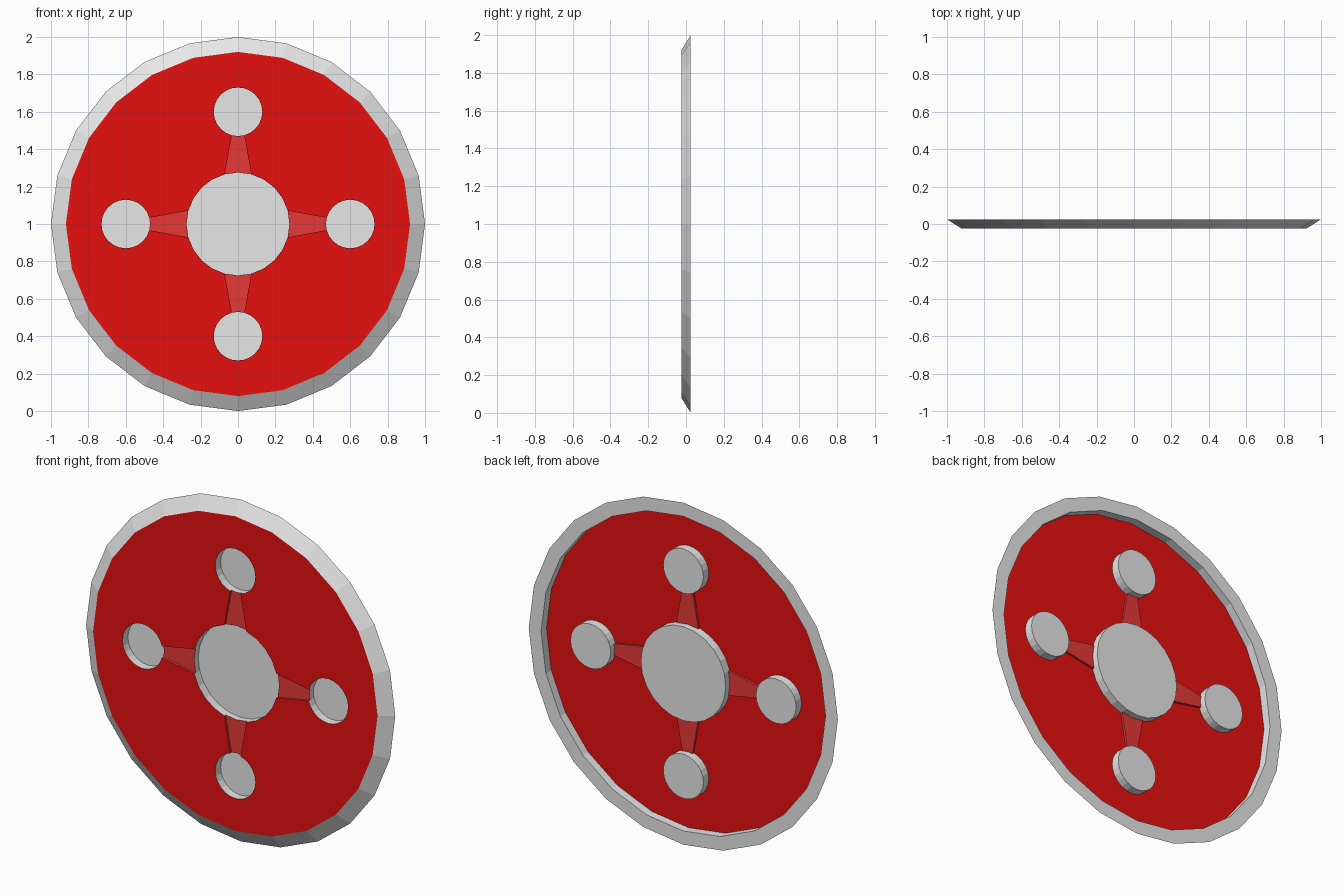
import bpy, bmesh
from math import cos, sin, radians
from mathutils import Vector

old = bpy.data.objects.get("Cube")
if old:
    bpy.data.objects.remove(old)

FRONT, BACK, GROOVE = -0.025, 0.025, -0.012
RIM, FACE, HUB, STUD, REACH = 1.0, 0.92, 0.275, 0.13, 0.6
STEP = 15


def material(name, color):
    m = bpy.data.materials.new(name)
    m.use_nodes = True
    m.diffuse_color = color
    m.node_tree.nodes["Principled BSDF"].inputs["Base Color"].default_value = color
    return m


white = material("light grey", (0.8, 0.8, 0.8, 1))
red = material("red", (0.8, 0.005, 0.005, 1))
pale = material("pale red", (0.8, 0.04, 0.04, 1))


def point(radius, angle, turn=0, offset=0):
    """Point on a circle shifted outward by offset, then turned about the centre."""
    a, t = radians(angle), radians(turn)
    x, z = offset + radius * cos(a), radius * sin(a)
    return x * cos(t) - z * sin(t), x * sin(t) + z * cos(t)


def at(p, y):
    return Vector((p[0], y, p[1] + 1))


def finish(bm, name, mat):
    bmesh.ops.remove_doubles(bm, verts=bm.verts, dist=0.0001)
    bmesh.ops.recalc_face_normals(bm, faces=bm.faces)
    mesh = bpy.data.meshes.new(name)
    bm.to_mesh(mesh)
    bm.free()
    mesh.materials.append(mat)
    obj = bpy.data.objects.new(name, mesh)
    bpy.context.collection.objects.link(obj)


def quad(bm, a, b, ya, yb):
    """Wall between two outline points."""
    bm.faces.new([bm.verts.new(at(p, y)) for p, y in ((a, ya), (b, ya), (b, yb), (a, yb))])


# Rim: wedge-shaped ring
bm = bmesh.new()
profile = [(RIM, BACK), (FACE, BACK), (FACE, FRONT)]
for ang in range(0, 360, STEP):
    for (r1, y1), (r2, y2) in zip(profile, profile[1:] + profile[:1]):
        bm.faces.new([bm.verts.new(at(point(r, a), y)) for r, a, y in
                      ((r1, ang, y1), (r1, ang + STEP, y1), (r2, ang + STEP, y2), (r2, ang, y2))])
finish(bm, "rim", white)

# Face plate with one cut-out for the hub, spokes and studs
outer = [point(FACE, a) for a in range(0, 360, STEP)]
inner = []
for turn in range(0, 360, 90):
    inner += [point(STUD, a, turn, REACH) for a in range(-165, 166, STEP)]
    inner += [point(HUB, a, turn) for a in range(STEP, 90 - STEP + 1, STEP)]
bm = bmesh.new()
for loop in (outer, inner):
    vs = [bm.verts.new(at(p, FRONT)) for p in loop]
    for a, b in zip(vs, vs[1:] + vs[:1]):
        bm.edges.new((a, b))
bmesh.ops.triangle_fill(bm, use_beauty=True, edges=bm.edges[:], normal=(0, -1, 0))
finish(bm, "face_plate", red)


def cup(name, radius, offset, turn, is_open):
    """Round recess, with a lower lip where a spoke groove enters."""
    bm = bmesh.new()
    for a in range(0, 360, STEP):
        lip = GROOVE if is_open(a) else FRONT
        quad(bm, point(radius, a, turn, offset), point(radius, a + STEP, turn, offset), lip, BACK)
    bm.faces.new([bm.verts.new(at(point(radius, a, turn, offset), BACK))
                  for a in range(0, 360, STEP)])
    finish(bm, name, white)


# Hub and four studs
cup("hub", HUB, 0, 0, lambda a: a % 90 in (0, 90 - STEP))
for turn, side in zip(range(0, 360, 90), ("left", "top", "right", "bottom")):
    cup(side + "_stud", STUD, REACH, turn, lambda a: a in (180 - STEP, 180))

    # Tapered spoke groove from hub to stud
    near = [point(HUB, a, turn) for a in (STEP, 0, -STEP)]
    far = [point(STUD, a, turn, REACH) for a in (180 + STEP, 180, 180 - STEP)]
    bm = bmesh.new()
    bm.faces.new([bm.verts.new(at(p, GROOVE)) for p in near + far])
    quad(bm, near[0], far[2], FRONT, GROOVE)
    quad(bm, near[2], far[0], FRONT, GROOVE)
    finish(bm, side + "_spoke", pale)
